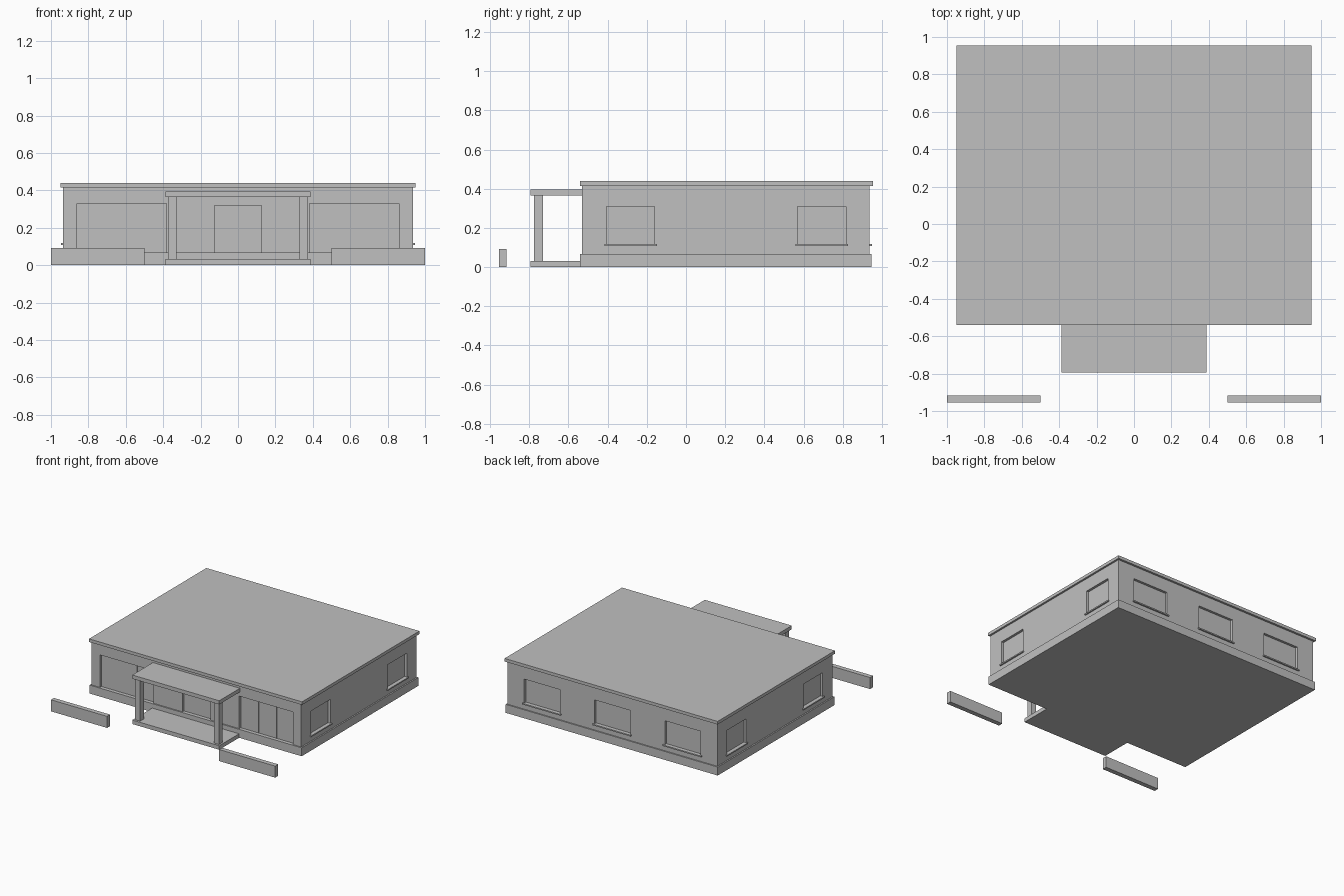
import bpy

default = bpy.data.objects.get("Cube")
if default:
    bpy.data.objects.remove(default, do_unlink=True)

GREY = (0.53, 0.53, 0.53, 1)
grey = bpy.data.materials.new("plain_grey")
grey.use_nodes = True
grey.diffuse_color = GREY
grey.node_tree.nodes["Principled BSDF"].inputs["Base Color"].default_value = GREY


def box(name, x, y, z):
    """Box spanning the given (low, high) range on each axis."""
    bpy.ops.mesh.primitive_cube_add(size=1)
    ob = bpy.context.object
    ob.name = name
    spans = (x, y, z)
    for v in ob.data.vertices:
        v.co = [s[1] if c > 0 else s[0] for c, s in zip(v.co, spans)]
    ob.data.materials.append(grey)
    return ob


def around(centre, half):
    return (centre - half, centre + half)


# Main dimensions
WALL_X, FRONT, BACK = 0.935, -0.53, 0.937
PLINTH_TOP, WALL_TOP = 0.068, 0.415
DEPTH = 0.02
WINDOW_Z, SILL_Z = (0.118, 0.31), (0.108, 0.118)

# Main volume
box("plinth", (-0.946, 0.946), (-0.54, 0.947), (0, PLINTH_TOP))
walls = box("walls", (-WALL_X, WALL_X), (FRONT, BACK), (PLINTH_TOP, WALL_TOP))
box("roof_slab", (-0.95, 0.95), (-0.541, 0.954), (WALL_TOP, 0.44))

cutters = []


def recess(x, y, z):
    cutters.append(box("recess_cutter", x, y, z))


# Side windows with sills
for side, s in (("left", 1), ("right", -1)):
    for place, y in (("front", -0.283), ("back", 0.693)):
        recess(sorted((s * (WALL_X - DEPTH), s * 1.1)), around(y, 0.123), WINDOW_Z)
        box(f"{side}_{place}_sill", sorted((s * (WALL_X - DEPTH), s * 0.946)),
            around(y, 0.134), SILL_Z)

# Back windows with sills
for place, x in (("left", 0.627), ("middle", 0), ("right", -0.627)):
    recess(around(x, 0.16), (BACK - DEPTH, 1.1), WINDOW_Z)
    box(f"back_{place}_sill", around(x, 0.171), (BACK - DEPTH, 0.949), SILL_Z)

# Front glazing in three panes each, and a double door
PANE_Y = (FRONT + DEPTH - 0.004, FRONT + DEPTH + 0.002)
for side, s in (("left", 1), ("right", -1)):
    recess(around(s * 0.621, 0.239), (-0.7, FRONT + DEPTH), (0.05, 0.33))
    for i, offset in enumerate((-0.08, 0.08)):
        box(f"{side}_glazing_bar_{i + 1}", around(s * 0.621 + offset, 0.002),
            PANE_Y, (PLINTH_TOP, 0.33))
recess((-0.125, 0.125), (-0.7, FRONT + DEPTH), (0.05, 0.32))
box("door_meeting_strip", around(0, 0.002), PANE_Y, (PLINTH_TOP, 0.32))

# Cut all recesses into the walls
bpy.context.view_layer.objects.active = walls
for cutter in cutters:
    mod = walls.modifiers.new("recess", 'BOOLEAN')
    mod.operation = 'DIFFERENCE'
    mod.solver = 'EXACT'
    mod.object = cutter
    bpy.ops.object.modifier_apply(modifier=mod.name)
    bpy.data.objects.remove(cutter, do_unlink=True)

# Entrance porch
PORCH_X, PORCH_Y = (-0.388, 0.388), (-0.793, FRONT)
box("porch_floor", PORCH_X, PORCH_Y, (0, 0.032))
box("porch_canopy", PORCH_X, PORCH_Y, (0.365, 0.395))
for side, s in (("left", 1), ("right", -1)):
    box(f"{side}_porch_column", around(s * 0.352, 0.023), (-0.776, -0.73), (0.032, 0.365))
    # Low garden wall
    box(f"{side}_garden_wall", around(s * 0.75, 0.25), (-0.954, -0.916), (0, 0.093))
